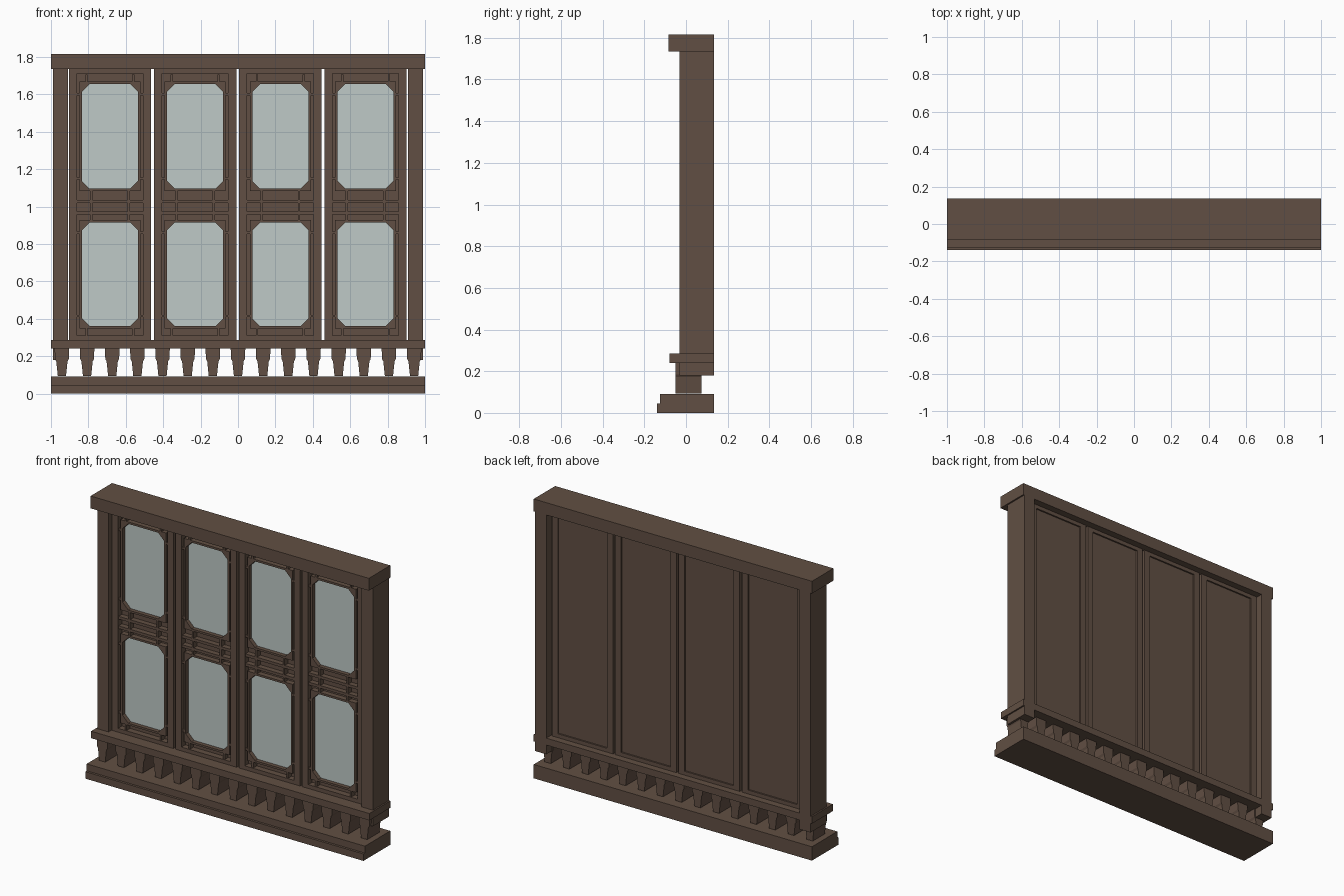
import bpy
import bmesh

cube = bpy.data.objects.get("Cube")
if cube:
    bpy.data.objects.remove(cube, do_unlink=True)


def material(name, rgb):
    m = bpy.data.materials.new(name)
    m.use_nodes = True
    colour = (*rgb, 1)
    m.diffuse_color = colour
    m.node_tree.nodes["Principled BSDF"].inputs["Base Color"].default_value = colour
    return m


wood = material("brown wood", (0.12, 0.078, 0.056))
pane = material("pale glass", (0.52, 0.59, 0.57))


def finish(name, bm, mat):
    bmesh.ops.recalc_face_normals(bm, faces=bm.faces)
    me = bpy.data.meshes.new(name)
    bm.to_mesh(me)
    bm.free()
    me.materials.append(mat)
    ob = bpy.data.objects.new(name, me)
    bpy.context.collection.objects.link(ob)
    return ob


def add_box(bm, x0, x1, y0, y1, z0, z1):
    add_prism(bm, [(x0, z0), (x1, z0), (x1, z1), (x0, z1)], y0, y1)


def add_prism(bm, outline, y0, y1):
    """Solid with an outline in x and z, running from y0 to y1."""
    front = [bm.verts.new((x, y0, z)) for x, z in outline]
    back = [bm.verts.new((x, y1, z)) for x, z in outline]
    bm.faces.new(front)
    bm.faces.new(back[::-1])
    for i in range(len(front)):
        j = (i + 1) % len(front)
        bm.faces.new((front[i], back[i], back[j], front[j]))


def box(name, *dims):
    bm = bmesh.new()
    add_box(bm, *dims)
    return finish(name, bm, wood)


# Outer structure
box("base", -1, 1, -0.125, 0.135, 0, 0.09)
box("base_step", -1, 1, -0.14, -0.125, 0, 0.045)
box("sill", -1, 1, -0.08, 0.135, 0.24, 0.285)
box("top_beam", -1, 1, -0.085, 0.135, 1.735, 1.815)
for name, s in (("left_post", 1), ("right_post", -1)):
    box(name, min(s * 0.91, s * 0.99), max(s * 0.91, s * 0.99), -0.03, 0.135, 0.18, 1.735)

# Row of tapered feet below the sill
half = [(0.039, 0.24), (0.037, 0.185), (0.03, 0.172), (0.022, 0.094)]
for i in range(15):
    cx = (i - 7) * 0.1345
    bm = bmesh.new()
    add_prism(bm, [(cx + w, z) for w, z in half] + [(cx - w, z) for w, z in half[::-1]], -0.05, 0.075)
    finish(f"foot_{i + 1}", bm, wood)

# Door dimensions
HALF, OPEN, GLASS, RIM = 0.22, 0.177, 0.15, 0.013
BOTTOM, TOP, LOW, HIGH = 0.285, 1.735, 0.31, 1.71
FRONT, FIELD, BACK = 0.0, 0.04, 0.09
BAR = 0.005
CUT = 0.042
windows = [(0.36, 0.915), (1.095, 1.655)]


def door_frame(name, cx):
    bm = bmesh.new()
    for s in (-1, 1):
        a, b = sorted((s * OPEN, s * HALF))
        add_box(bm, cx + a, cx + b, FRONT, BACK, BOTTOM, TOP)
    add_box(bm, cx - OPEN, cx + OPEN, FRONT, BACK, HIGH, TOP)
    add_box(bm, cx - OPEN, cx + OPEN, FRONT, BACK, BOTTOM, LOW)
    add_box(bm, cx - OPEN, cx + OPEN, FIELD, BACK - 0.01, LOW, HIGH)
    finish(name, bm, wood)


def window_rim(name, cx, z0, z1):
    """Rectangular rim with corner fillets and short ties to the door frame."""
    bm = bmesh.new()
    w = GLASS + RIM
    add_box(bm, cx - w, cx + w, BAR, FIELD, z1, z1 + RIM)
    add_box(bm, cx - w, cx + w, BAR, FIELD, z0 - RIM, z0)
    for s in (-1, 1):
        a, b = sorted((cx + s * GLASS, cx + s * w))
        add_box(bm, a, b, BAR, FIELD, z0, z1)
        for z, d in ((z0, 1), (z1, -1)):
            x = cx + s * GLASS
            add_prism(bm, [(x, z), (x - s * CUT, z), (x, z + d * CUT)], BAR, FIELD)
            # Side tie and end tie
            a, b = sorted((cx + s * w, cx + s * OPEN))
            t = z + d * 0.055
            add_box(bm, a, b, BAR, FIELD, t - 0.006, t + 0.006)
            x = cx + s * 0.125
            a, b = sorted((z - d * RIM, z - d * 0.05))
            if z in (windows[0][0], windows[1][1]):
                add_box(bm, x - 0.006, x + 0.006, BAR, FIELD, a, b)
    finish(name, bm, wood)


def glass_pane(name, cx, z0, z1):
    bm = bmesh.new()
    g, c = GLASS, CUT
    outline = [(cx - g + c, z0), (cx + g - c, z0), (cx + g, z0 + c), (cx + g, z1 - c),
               (cx + g - c, z1), (cx - g + c, z1), (cx - g, z1 - c), (cx - g, z0 + c)]
    add_prism(bm, outline, 0.031, FIELD)
    finish(name, bm, pane)


def middle_lattice(name, cx):
    bm = bmesh.new()
    for z in (1.027, 0.965):
        add_box(bm, cx - OPEN, cx + OPEN, BAR, FIELD, z - 0.009, z + 0.009)
    for s in (-1, 1):
        x = cx + s * 0.1
        for z0, z1 in ((0.928, 0.956), (0.974, 1.018), (1.036, 1.082)):
            add_box(bm, x - 0.006, x + 0.006, BAR, FIELD, z0, z1)
    finish(name, bm, wood)


# Four matching doors
for i in range(4):
    cx = (i - 1.5) * 0.4555 - 0.0015
    door_frame(f"door_{i + 1}", cx)
    middle_lattice(f"door_{i + 1}_lattice", cx)
    for label, (z0, z1) in zip(("lower", "upper"), windows):
        window_rim(f"door_{i + 1}_{label}_rim", cx, z0, z1)
        glass_pane(f"door_{i + 1}_{label}_glass", cx, z0, z1)
